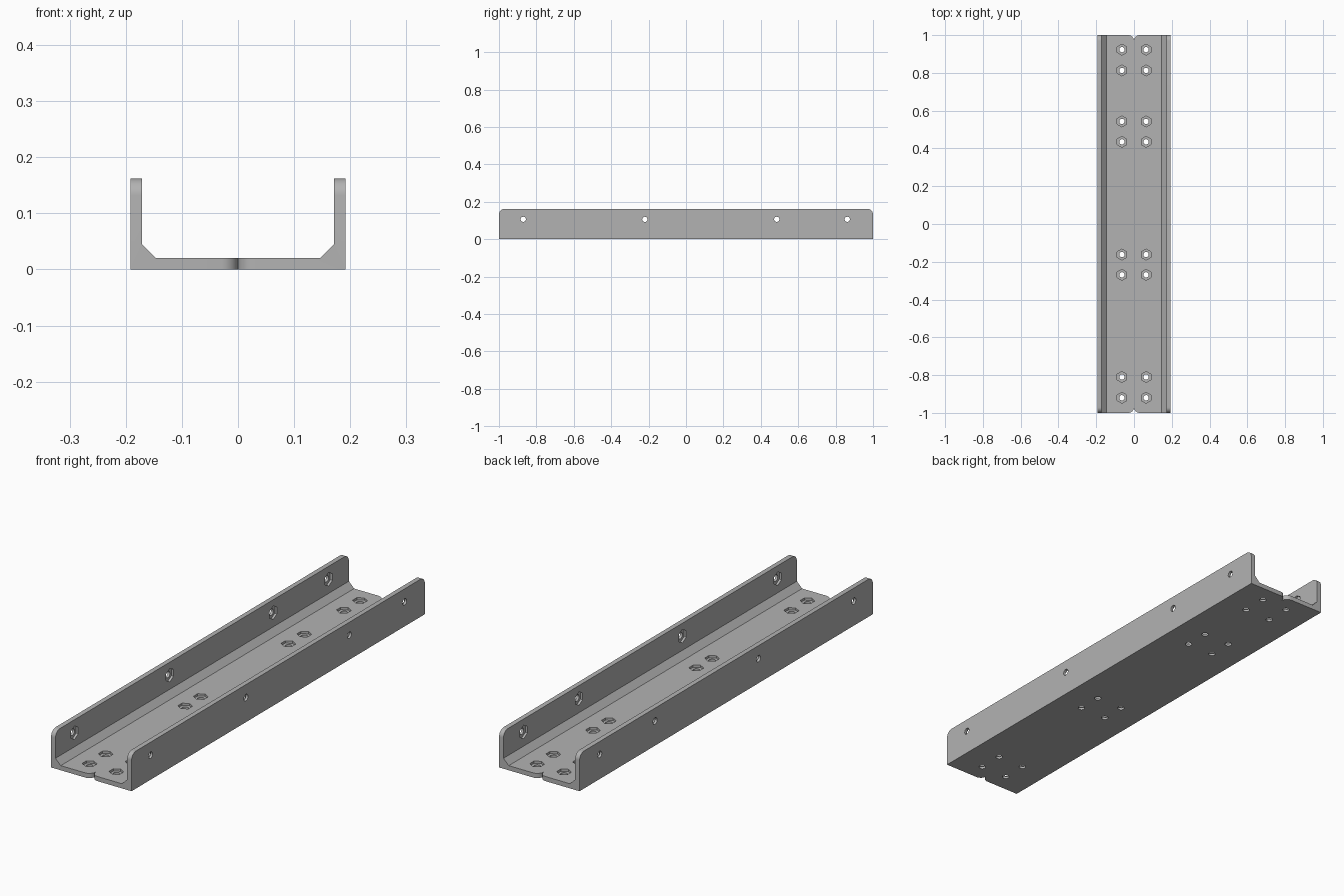
import bpy, bmesh, math
from mathutils import Matrix, Vector

cube = bpy.data.objects.get("Cube")
if cube:
    bpy.data.objects.remove(cube)

HALF_W, HEIGHT, THICK = 0.192, 0.162, 0.02
INNER, GUSSET, ROUND = 0.171, 0.025, 0.03
HOLE_R, POCKET_R, POCKET_DEPTH = 0.014, 0.029, 0.01
FLOOR_Y = [0.923, 0.813, 0.543, 0.435, -0.162, -0.269, -0.81, -0.92]
FLOOR_X = 0.064
WALL_Y = [-0.87, -0.22, 0.485, 0.862]
WALL_Z = 0.106

steel = bpy.data.materials.new("grey metal")
steel.use_nodes = True
GREY = (0.45, 0.45, 0.45, 1)
steel.diffuse_color = GREY
steel.node_tree.nodes["Principled BSDF"].inputs["Base Color"].default_value = GREY


def make_object(name, bm):
    bmesh.ops.recalc_face_normals(bm, faces=bm.faces)
    mesh = bpy.data.meshes.new(name)
    bm.to_mesh(mesh)
    bm.free()
    mesh.materials.append(steel)
    obj = bpy.data.objects.new(name, mesh)
    bpy.context.collection.objects.link(obj)
    return obj


def prism(bm, points, offset):
    """Extrude a closed outline along offset."""
    face = bm.faces.new([bm.verts.new(p) for p in points])
    result = bmesh.ops.extrude_face_region(bm, geom=[face])
    verts = [v for v in result["geom"] if isinstance(v, bmesh.types.BMVert)]
    bmesh.ops.translate(bm, verts=verts, vec=offset)


def plug(bm, sides, radius, length, centre, axis):
    """Straight plug for a hole, centred on a point."""
    turn = Vector(axis).to_track_quat('Z', 'Y').to_matrix().to_4x4()
    bmesh.ops.create_cone(bm, cap_ends=True, segments=sides, radius1=radius,
                          radius2=radius, depth=length,
                          matrix=Matrix.Translation(centre) @ turn)


# Channel: floor, two walls and sloped inner corners in one profile
half = [(HALF_W, 0), (HALF_W, HEIGHT), (INNER, HEIGHT),
        (INNER, THICK + GUSSET), (INNER - GUSSET, THICK)]
outline = half + [(-x, z) for x, z in reversed(half)]
bm = bmesh.new()
prism(bm, [(x, -1, z) for x, z in outline], (0, 2, 0))

# Round the top corners at the ends of the walls
corners = [e for e in bm.edges
           if all(v.co.z > HEIGHT - 0.001 for v in e.verts)
           and abs(e.verts[0].co.y - e.verts[1].co.y) < 0.001]
bmesh.ops.bevel(bm, geom=corners, offset=ROUND, segments=8, profile=0.5,
                affect='EDGES')
channel = make_object("channel", bm)

# Through holes and curved end notches
bm = bmesh.new()
for side in (-1, 1):
    for y in FLOOR_Y:
        plug(bm, 24, HOLE_R, 0.1, (side * FLOOR_X, y, THICK / 2), (0, 0, 1))
    for y in WALL_Y:
        plug(bm, 24, HOLE_R, 0.1, (side * HALF_W, y, WALL_Z), (1, 0, 0))
    angles = [math.pi / 2 * i / 8 for i in range(9)]
    arc = [(-ROUND + ROUND * math.sin(a), 1 - ROUND + ROUND * math.cos(a))
           for a in angles]
    notch = [(-ROUND, 1.05)] + arc + [(-x, y) for x, y in arc[-2::-1]] + [(ROUND, 1.05)]
    prism(bm, [(x, side * y, -0.05) for x, y in notch], (0, 0, 0.15))
holes = make_object("hole_cutter", bm)

# Hexagonal nut pockets on the inner faces
bm = bmesh.new()
for side in (-1, 1):
    for y in FLOOR_Y:
        plug(bm, 6, POCKET_R, 2 * POCKET_DEPTH, (side * FLOOR_X, y, THICK), (0, 0, 1))
    for y in WALL_Y:
        plug(bm, 6, POCKET_R, 2 * POCKET_DEPTH, (side * INNER, y, WALL_Z), (1, 0, 0))
pockets = make_object("pocket_cutter", bm)

bpy.ops.object.select_all(action='DESELECT')
bpy.context.view_layer.objects.active = channel
channel.select_set(True)
for cutter in (holes, pockets):
    mod = channel.modifiers.new(cutter.name, 'BOOLEAN')
    mod.operation = 'DIFFERENCE'
    mod.solver = 'EXACT'
    mod.object = cutter
    bpy.ops.object.modifier_apply(modifier=mod.name)
    bpy.data.objects.remove(cutter)
bpy.ops.object.shade_smooth_by_angle(angle=math.radians(30))
